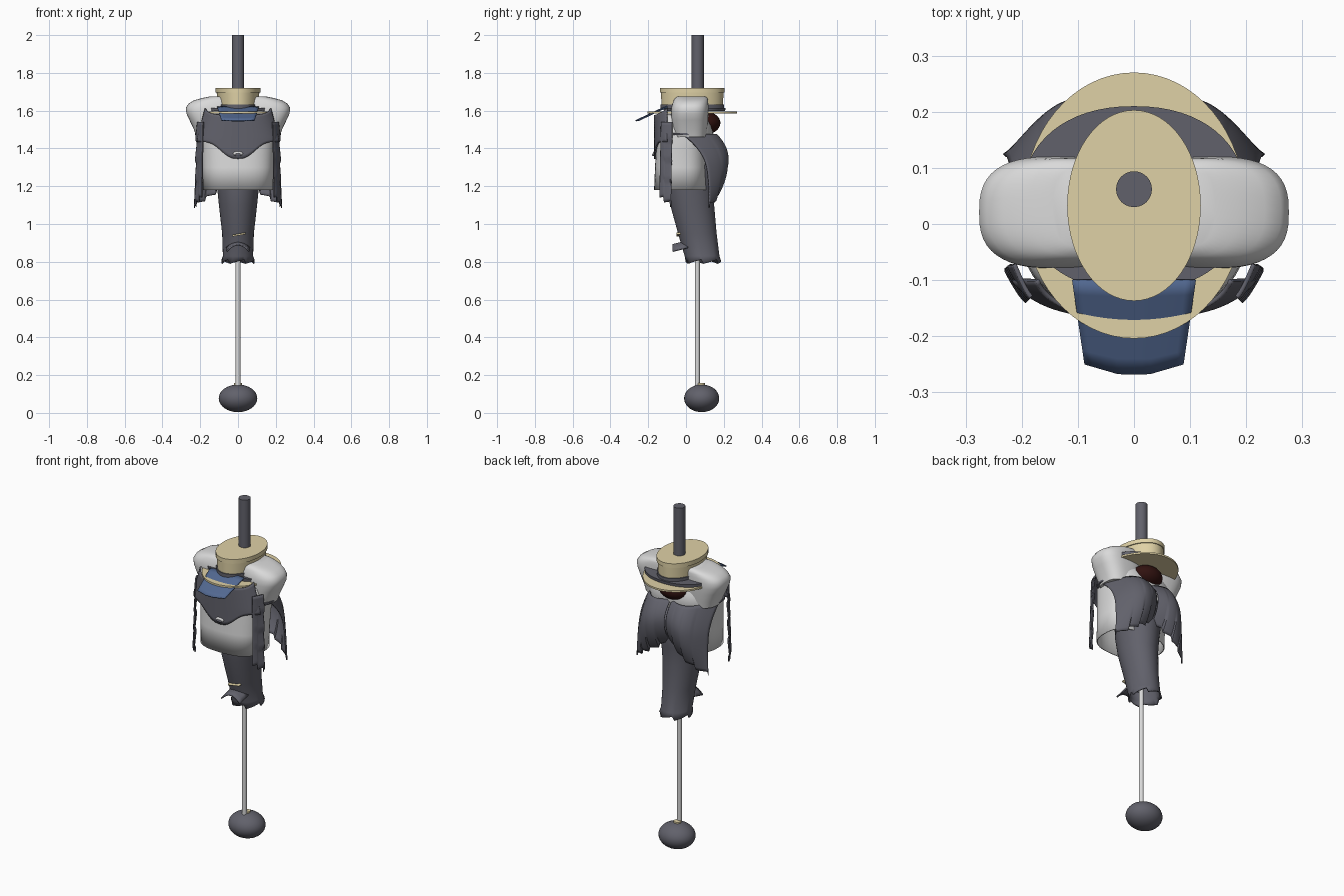
import bpy, bmesh, math
from mathutils import Vector

cube = bpy.data.objects.get("Cube")
if cube:
    bpy.data.objects.remove(cube, do_unlink=True)


def material(name, r, g, b):
    m = bpy.data.materials.new(name)
    m.use_nodes = True
    m.diffuse_color = (r, g, b, 1)
    bsdf = m.node_tree.nodes["Principled BSDF"]
    bsdf.inputs["Base Color"].default_value = (r, g, b, 1)
    bsdf.inputs["Roughness"].default_value = 0.7
    return m


DARK = material("charcoal", 0.12, 0.12, 0.147)
WHITE = material("off white", 0.7, 0.7, 0.7)
STRAW = material("straw", 0.74, 0.64, 0.38)
BLUE = material("denim blue", 0.085, 0.14, 0.285)
RED = material("dark red", 0.03, 0.006, 0.005)


def finish(name, bm, mat, thick=0):
    bmesh.ops.recalc_face_normals(bm, faces=bm.faces)
    mesh = bpy.data.meshes.new(name)
    bm.to_mesh(mesh)
    bm.free()
    mesh.materials.append(mat)
    ob = bpy.data.objects.new(name, mesh)
    bpy.context.collection.objects.link(ob)
    if thick:
        mod = ob.modifiers.new("thickness", "SOLIDIFY")
        mod.thickness = thick
        mod.offset = 0
    bpy.ops.object.select_all(action="DESELECT")
    ob.select_set(True)
    bpy.context.view_layer.objects.active = ob
    bpy.ops.object.shade_smooth_by_angle(angle=math.radians(40))
    return ob


def loft(name, rings, mat, power=2, caps=True, thick=0, ragged=0, n=48):
    """Stack superelliptical rings given as (z, x, y, half width, half depth)."""
    bm = bmesh.new()
    loops = []
    for k, (z, cx, cy, rx, ry) in enumerate(rings):
        loop = []
        for i in range(n):
            a = math.tau * i / n
            c, s = math.cos(a), math.sin(a)
            x = math.copysign(abs(c) ** (2 / power), c)
            y = math.copysign(abs(s) ** (2 / power), s)
            drop = ragged * (i % 8) / 8 if k == 0 else 0
            loop.append(bm.verts.new((cx + rx * x, cy + ry * y, z + drop)))
        loops.append(loop)
    for a, b in zip(loops, loops[1:]):
        for i in range(n):
            j = (i + 1) % n
            bm.faces.new((a[i], a[j], b[j], b[i]))
    if caps:
        bm.faces.new(loops[0])
        bm.faces.new(loops[-1])
    return finish(name, bm, mat, thick)


def sheet(name, f, mat, nu=32, nv=12, thick=0.008, flip=1):
    """Curved cloth panel from a function of u and v."""
    bm = bmesh.new()
    g = []
    for j in range(nv + 1):
        row = [Vector(f(i / nu, j / nv)) for i in range(nu + 1)]
        g.append([bm.verts.new((p.x * flip, p.y, p.z)) for p in row])
    for j in range(nv):
        for i in range(nu):
            bm.faces.new((g[j][i], g[j][i + 1], g[j + 1][i + 1], g[j + 1][i]))
    return finish(name, bm, mat, thick)


def ball(name, loc, size, mat):
    bm = bmesh.new()
    bmesh.ops.create_uvsphere(bm, u_segments=32, v_segments=20, radius=1)
    for v in bm.verts:
        v.co = Vector(loc) + Vector(a * b for a, b in zip(v.co, size))
    return finish(name, bm, mat)


# Base, rod and top pole
ball("base_ball", (0, 0.083, 0.077), (0.102, 0.093, 0.073), DARK)
loft("base_clip", [(0.14, 0, 0.08, 0.02, 0.02), (0.157, 0, 0.08, 0.02, 0.02)], STRAW)
loft("thin_rod", [(0.14, 0, 0.06, 0.013, 0.013), (1.2, 0, 0.06, 0.013, 0.013)], WHITE, n=16)
loft("top_pole", [(1.7, 0, 0.062, 0.032, 0.032), (2, 0, 0.062, 0.032, 0.032)], DARK, n=24)

# Tapering trunk with a ragged open hem
loft("trunk", [(0.79, 0, 0.092, 0.084, 0.09), (0.83, 0, 0.085, 0.076, 0.088),
               (0.95, 0, 0.06, 0.08, 0.098), (1.1, 0, 0.033, 0.097, 0.112),
               (1.2, 0, 0.027, 0.107, 0.123), (1.32, 0, 0.035, 0.12, 0.13),
               (1.44, 0, 0.02, 0.11, 0.1)], DARK, caps=False, thick=0.008, ragged=0.025)


def toe(u, v):
    s = 2 * u - 1
    return (0.06 * s, 0.01 - 0.08 * v, 0.91 - 0.035 * s * s - 0.02 * v)


sheet("trunk_flap", toe, DARK, nu=8, nv=3)
sheet("trunk_trim", lambda u, v: (-0.03 + 0.07 * u, -0.05 + 0.04 * v, 0.938 + 0.012 * u),
      STRAW, 4, 2, thick=0.009)

# Tunic body, fuller across the upper back
loft("tunic", [(1.18, 0, -0.028, 0.183, 0.138), (1.3, 0, -0.026, 0.185, 0.135),
               (1.4, 0, -0.02, 0.19, 0.136), (1.47, 0, -0.005, 0.198, 0.148),
               (1.52, 0, -0.008, 0.195, 0.142), (1.56, 0, -0.014, 0.185, 0.13),
               (1.58, 0, -0.012, 0.16, 0.12)],
     WHITE, power=2.6, caps=False, thick=0.006)


# Dark vest front with a pointed lower edge
def vest(u, v):
    s = 2 * u - 1
    a = s * 1.1
    low = 1.345 + 0.09 * (1 - math.exp(-(s / 0.33) ** 2))
    top = 1.577 + 0.035 * abs(s) ** 3
    z = low + (top - low) * v
    rx = 0.234 - 0.042 * max(0, (z - 1.45) / 0.15)
    sx = math.copysign(abs(math.sin(a)) ** 0.77, a)
    return (rx * sx, -0.022 - 0.143 * math.cos(a) ** 0.77, z)


sheet("vest_front", vest, DARK)
ball("vest_clasp", (0, -0.168, 1.372), (0.026, 0.008, 0.013), WHITE)
ball("clasp_slot", (0, -0.175, 1.366), (0.018, 0.004, 0.007), DARK)


# Hanging side strips and rounded coat tails with jagged hems
def strip(u, v):
    low = 1.09 + 0.05 * (1 - u) + 0.03 * ((u * 2) % 1)
    z = 1.54 + (low - 1.54) * v
    step = 0.01 * ((v * 4) % 1)
    x = 0.183 + 0.03 * u + step * u + 0.008 * v
    return (x, -0.13 + 0.058 * u ** 1.3 - 0.008 * v, z)


def tail(u, v):
    low = 1.23 - 0.145 * u + 0.025 * ((u * 4) % 1)
    z = 1.475 + (low - 1.475) * v
    plan = 0.192 + 0.036 * math.sin(math.pi * u) - 0.07 * u ** 3
    tuck = 0.06 * max(0, 1 - v / 0.45) ** 2 + 0.055 * max(0, (v - 0.45) / 0.55) ** 2 * (1 - u ** 3)
    wrap = 0.08 * u ** 4 * (1 - v) ** 3
    return (0.006 + (0.205 + 0.02 * v) * u, plan - tuck - wrap, z)


SHOULDER = [(1.46, 0.12, 0.022, 0.1, 0.085), (1.5, 0.125, 0.02, 0.108, 0.092),
            (1.55, 0.135, 0.02, 0.122, 0.097), (1.585, 0.14, 0.02, 0.133, 0.099),
            (1.615, 0.14, 0.021, 0.136, 0.099), (1.637, 0.13, 0.023, 0.132, 0.095),
            (1.655, 0.115, 0.026, 0.118, 0.091), (1.668, 0.1, 0.028, 0.085, 0.085),
            (1.676, 0.095, 0.03, 0.05, 0.07)]
for side, s in (("left", 1), ("right", -1)):
    loft(side + "_shoulder", [(z, x * s, y, a, b) for z, x, y, a, b in SHOULDER], WHITE, power=2.7)
    loft(side + "_sleeve_hem", [(z, 0.124 * s, -0.01, 0.103, 0.068) for z in (1.47, 1.481)],
         DARK, power=2.7)
    sheet(side + "_strip", strip, DARK, nu=18, nv=24, flip=s)
    sheet(side + "_coat_tail", tail, DARK, nu=40, nv=20, flip=s)

# Hollow neck seen under the brim
ball("neck_hollow", (0, 0.103, 1.535), (0.09, 0.079, 0.06), RED)

# Straw hat, collar and band
loft("hat_brim", [(1.585, 0, 0.033, 0.198, 0.237), (1.595, 0, 0.033, 0.198, 0.237)], STRAW, n=64)
loft("collar", [(1.598, 0, 0.045, 0.2, 0.162), (1.615, 0, 0.045, 0.2, 0.165)], DARK, power=2.2, n=64)
loft("hat_band", [(1.61, 0, 0.033, 0.116, 0.169), (1.632, 0, 0.033, 0.116, 0.169)], DARK, n=64)
loft("hat_crown", [(1.62, 0, 0.033, 0.108, 0.163), (1.7, 0, 0.033, 0.113, 0.165)], STRAW, n=64)
loft("crown_rim", [(1.695, 0, 0.033, 0.119, 0.17), (1.72, 0, 0.033, 0.119, 0.17)], STRAW, n=64)


# Blue peak sloping out below the brim
def peak(u, v):
    s = 2 * u - 1
    reach = 0.167 - 0.018 * max(0, abs(s) - 0.3) / 0.7
    y = -0.1 - reach * v
    return ((0.11 - 0.022 * v) * s, y, 1.625 + (y + 0.1) * 0.47 - 0.006 * s * s)


sheet("blue_peak", peak, BLUE, nu=12, nv=6, thick=0.006)
